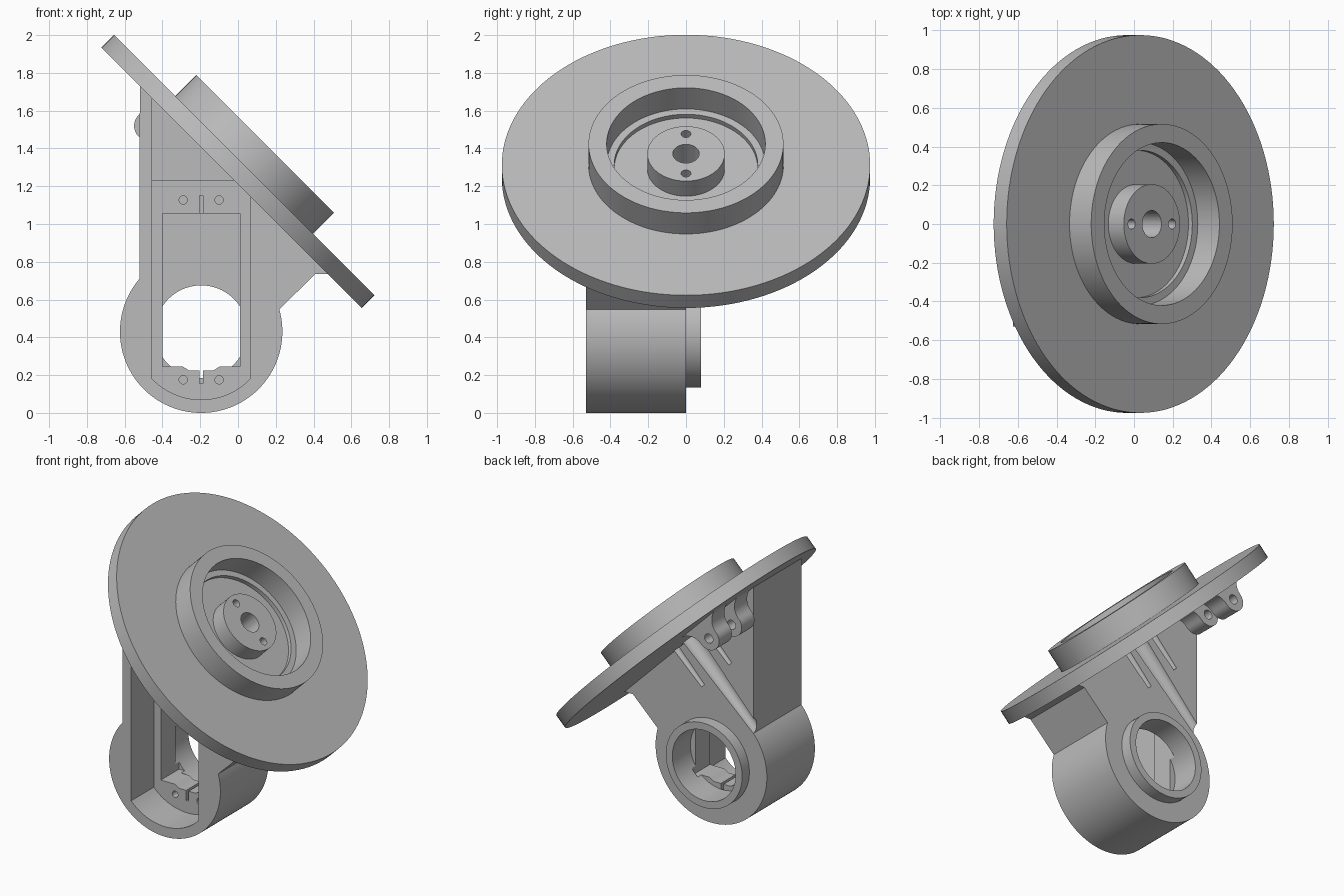
import bpy, bmesh
from math import sin, cos, pi, radians
from mathutils import Matrix, Vector

cube = bpy.data.objects.get("Cube")
if cube:
    bpy.data.objects.remove(cube, do_unlink=True)

grey = bpy.data.materials.new("plain grey")
grey.use_nodes = True
COLOUR = (0.5, 0.5, 0.5, 1)
grey.diffuse_color = COLOUR
grey.node_tree.nodes["Principled BSDF"].inputs["Base Color"].default_value = COLOUR

# Disc frame: origin at the centre of the underside, z along the tilted axis
TILT = Matrix.Translation((-0.035, 0, 1.245)) @ Matrix.Rotation(pi / 4, 4, 'Y')
CX, CZ = -0.195, 0.43    # axis of the round housing


def finish(bm, name):
    bmesh.ops.recalc_face_normals(bm, faces=bm.faces)
    mesh = bpy.data.meshes.new(name)
    bm.to_mesh(mesh)
    bm.free()
    mesh.materials.append(grey)
    ob = bpy.data.objects.new(name, mesh)
    bpy.context.collection.objects.link(ob)
    return ob


def extrude(name, outline, y0, y1):
    """Prism with an (x, z) outline, running from y0 to y1."""
    bm = bmesh.new()
    face = bm.faces.new([bm.verts.new((x, y0, z)) for x, z in outline])
    new = bmesh.ops.extrude_face_region(bm, geom=[face])["geom"]
    verts = [v for v in new if isinstance(v, bmesh.types.BMVert)]
    bmesh.ops.translate(bm, verts=verts, vec=(0, y1 - y0, 0))
    return finish(bm, name)


def lathe(name, profile, offset=0, steps=128):
    """Solid of revolution about the disc axis, moved along the slope."""
    bm = bmesh.new()
    vs = [bm.verts.new((r, 0, z)) for r, z in profile]
    edges = [bm.edges.new(pair) for pair in zip(vs, vs[1:])]
    bmesh.ops.spin(bm, geom=vs + edges, cent=(0, 0, 0), axis=(0, 0, 1),
                   angle=2 * pi, steps=steps)
    bmesh.ops.remove_doubles(bm, verts=bm.verts, dist=1e-5)
    bm.transform(TILT @ Matrix.Translation((offset, 0, 0)))
    return finish(bm, name)


def arc(x, z, r, a0, a1, n=32):
    return [(x + r * cos(radians(a0 + (a1 - a0) * i / n)),
             z + r * sin(radians(a0 + (a1 - a0) * i / n))) for i in range(n + 1)]


def circle(x, z, r, n=96):
    return arc(x, z, r, 0, 360, n)[:-1]


def box(x0, x1, z0, z1):
    return [(x0, z0), (x1, z0), (x1, z1), (x0, z1)]


def cut(ob, *cutters):
    bpy.context.view_layer.objects.active = ob
    for c in cutters:
        mod = ob.modifiers.new("cut", 'BOOLEAN')
        mod.operation, mod.solver, mod.object = 'DIFFERENCE', 'EXACT', c
        bpy.ops.object.modifier_apply(modifier=mod.name)


# Tilted disc with raised ring, stepped recess and central hub
disc = lathe("tilted_disc", [
    (0, 0), (0.975, 0), (0.975, 0.095), (0.516, 0.095), (0.516, 0.253),
    (0.42, 0.253), (0.42, 0.095), (0.38, 0.095), (0.38, 0.067),
    (0.205, 0.067), (0.205, 0.18), (0, 0.18)])

# Bracket: round housing below, straight sides up to the disc
outline = arc(CX, CZ, 0.43, 139.3, 376, 96)
outline += [(0.41, 0.735), (0.485, 0.735), (-0.52, 1.74)]
bracket = extrude("bracket_body", outline, -0.53, 0)

# Rear collar round the bore
collar = extrude("rear_collar", circle(CX, CZ, 0.295), -0.02, 0.08)

# Cutters: pocket, window, space above the plate, bore, axis and screw holes
pocket = extrude("pocket_cutter",
                 arc(CX, CZ, 0.36, 223.8, 316.2) + [(0.065, 1.9), (-0.455, 1.9)],
                 -0.6, -0.28)
window = extrude("window_cutter", box(-0.40, 0.01, 0.245, 1.055), -0.4, -0.08)
notch = extrude("notch_cutter", [(-0.3, 0.25), (-0.26, 0.225), (-0.13, 0.225),
                                 (-0.09, 0.25)], -0.4, -0.08)
upper = extrude("upper_cutter", box(-0.455, 0.065, 1.23, 1.9), -0.4, -0.08)
bore = extrude("bore_cutter", circle(CX, CZ, 0.245), -0.12, 0.2)
axle = lathe("axle_cutter", [(0, 0.3), (0.07, 0.3), (0.07, 0), (0.035, -0.72),
                             (0, -0.72)], steps=48)
screws = [lathe("screw_cutter", [(0, 0.3), (0.026, 0.3), (0.026, 0),
                                 (0.016, -0.285), (0, -0.285)], s * 0.148, 32)
          for s in (-1, 1)]
plate_cuts = [extrude("plate_hole_cutter", circle(x, z, 0.022, 24), -0.35, -0.12)
              for x in (-0.29, -0.1) for z in (0.175, 1.127)]
plate_cuts += [extrude("slot_cutter", box(CX - 0.01, CX + 0.01, z, z + 0.1), -0.35, -0.12)
               for z in (0.155, 1.05)]

cut(disc, axle, *screws)
cut(bracket, pocket, window, notch, upper, bore, axle, *screws, *plate_cuts)
cut(collar, bore)

# Hinge lugs under the upper edge of the disc, with flared roots
T, N = Vector((-1, 1)).normalized(), Vector((-1, -1)).normalized()
PIN = Vector((-0.47, 1.52))
R, FLARE = 0.08, 0.13
side = arc(R + FLARE, 0, FLARE, 90 + 180, 180, 12)
side = [(t, z + 0.0) for t, z in side]
half = [(t, -0.005 - 0.113 + (z + FLARE) * 0.113 / FLARE) for t, z in side]
shape = half + arc(0, 0, R, 0, 180, 24)[1:] + [(-t, n) for t, n in reversed(half)][1:]
lug_outline = [tuple(PIN + T * t + N * n) for t, n in shape]
pin = extrude("pin_cutter", circle(PIN.x, PIN.y, 0.032, 32), -0.1, 0.6)
lugs = []
for name, y in (("outer_hinge_lug", 0.28), ("inner_hinge_lug", 0.03)):
    lug = extrude(name, lug_outline, y, y + 0.14)
    cut(lug, pin)
    lugs.append(lug)

# Remove the cutters, then smooth the curved faces
for c in [pocket, window, notch, upper, bore, axle, pin] + screws + plate_cuts:
    bpy.data.objects.remove(c, do_unlink=True)
bpy.ops.object.select_all(action='DESELECT')
for ob in [disc, bracket, collar] + lugs:
    ob.select_set(True)
    bpy.context.view_layer.objects.active = ob
bpy.ops.object.shade_smooth_by_angle(angle=radians(30))
